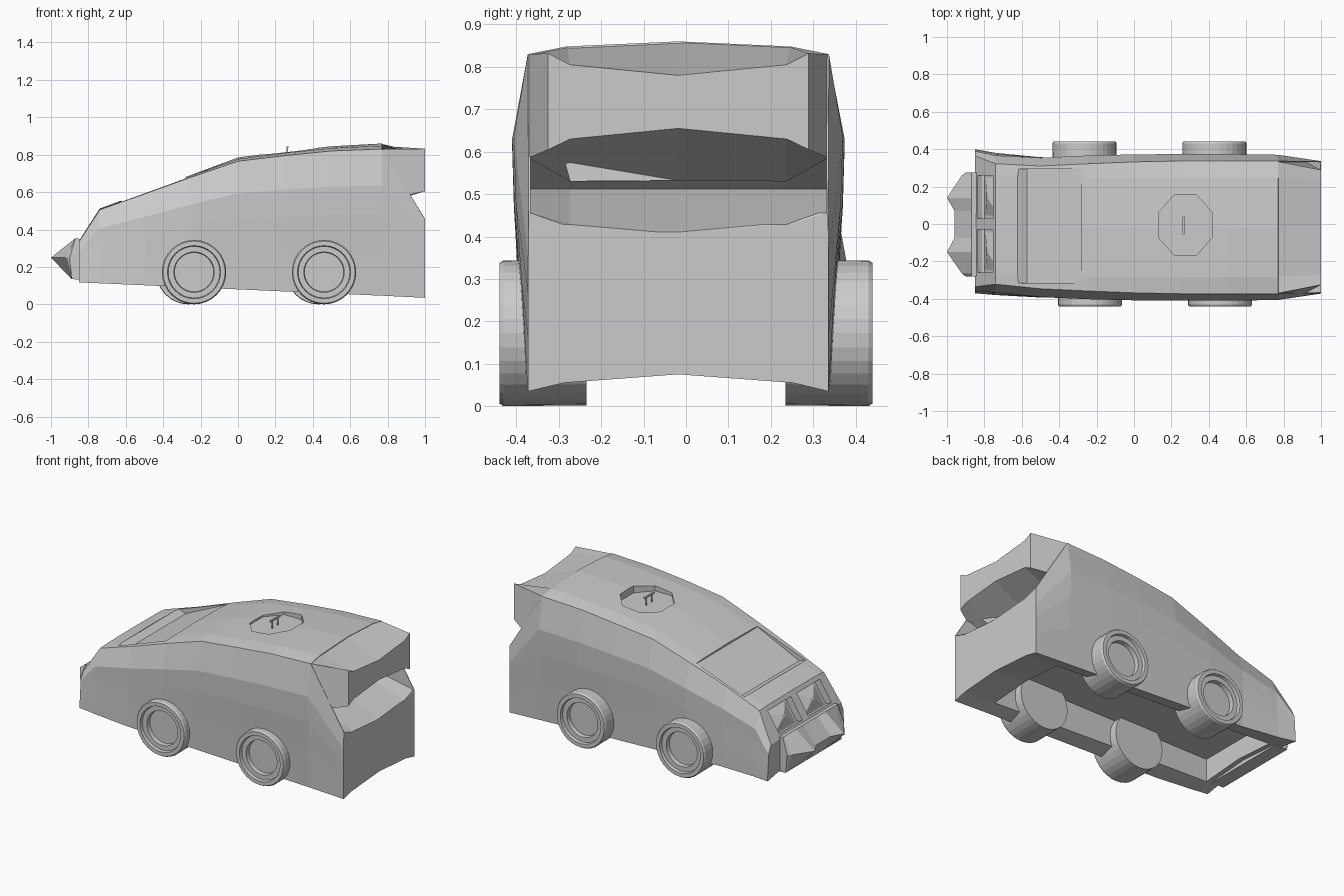
import bpy, bmesh
from math import cos, sin, pi
from mathutils import Vector

if "Cube" in bpy.data.objects:
    bpy.data.objects.remove(bpy.data.objects["Cube"])


def loft(name, rings):
    """Skin a closed solid through rings of equal point count."""
    bm = bmesh.new()
    vr = [[bm.verts.new(p) for p in r] for r in rings]
    n = len(rings[0])
    for a, b in zip(vr, vr[1:]):
        for i in range(n):
            j = (i + 1) % n
            bm.faces.new((a[i], a[j], b[j], b[i]))
    bm.faces.new(vr[0][::-1])
    bm.faces.new(vr[-1])
    bmesh.ops.recalc_face_normals(bm, faces=bm.faces[:])
    me = bpy.data.meshes.new(name)
    bm.to_mesh(me)
    bm.free()
    ob = bpy.data.objects.new(name, me)
    bpy.context.collection.objects.link(ob)
    return ob


def prism(name, profile, y0, y1):
    """Extrude an (x, z) profile from y0 to y1."""
    return loft(name, [[(x, y, z) for x, z in profile] for y in (y0, y1)])


def carve(ob, cutter):
    m = ob.modifiers.new("cut", 'BOOLEAN')
    m.operation = 'DIFFERENCE'
    m.solver = 'EXACT'
    m.object = cutter
    bpy.context.view_layer.objects.active = ob
    bpy.ops.object.modifier_apply(modifier=m.name)
    bpy.data.objects.remove(cutter)


def mid_y(x):
    return -.018 + max(0, -.6 - x) * .13


def section(x, half):
    """Mirror a half cross-section; first and last points lie on the centre."""
    c = mid_y(x)
    return ([(x, c + w, z) for w, z in half]
            + [(x, c - w, z) for w, z in half[-2:0:-1]])


# Body shell: x, top z, shoulder z, shoulder / bulge / sill half widths
stations = [
    (-0.85, .340, .335, .350, .375, .385),
    (-0.74, .512, .505, .322, .366, .380),
    (-0.50, .600, .590, .328, .372, .375),
    (-0.25, .692, .680, .340, .384, .372),
    (0.00, .785, .765, .350, .390, .368),
    (0.25, .818, .795, .355, .392, .364),
    (0.50, .845, .820, .355, .392, .360),
    (0.77, .860, .830, .355, .388, .356),
]
rings = []
for x, zt, zs, ws, wm, wb in stations:
    zb = .08 - .044 * x
    half = [(0, zt), (.265, zt - .4 * (zt - zs)), (ws, zs)]
    for t, k in ((.75, 1), (.55, .85), (.3, .4)):
        half.append((wb + k * (wm - wb), zb + t * (zs - zb)))
    half += [(wb, zb), (.27, zb + .02), (0, zb + .04)]
    rings.append(section(x, half))
# Tail: the sides fall away to a low rear deck
rings.append(section(1.0, [(0, .41), (.265, .43), (.353, .457), (.354, .35), (.354, .265),
                           (.354, .16), (.354, .035), (.27, .055), (0, .075)]))
body = loft("body", rings)

# Deep slot between the rear deck and the spoiler
wedge = []
for y, under, deck in ((-.349, .605, .455), (-.255, .63, .428), (0, .655, .41),
                       (.255, .63, .428), (.349, .605, .455)):
    wedge.append([(1.06, y - .018, under + .03 + .06 * (under - .51) / .28),
                  (.72, y - .018, .512),
                  (1.06, y - .018, deck - .06 * (.51 - deck) / .28)])
carve(body, loft("slot_cutter", wedge))

# Rear spoiler: its sides run from the sloping body edge to a narrower rear
root = [(.762, 0, .859), (.762, .262, .847), (.766, .353, .829),
        (.912, .354, .585), (.762, .255, .53), (.762, 0, .532)]
root = [(x, y - .018, z) for x, y, z in root] + [(x, -y - .018, z) for x, y, z in root[-2:0:-1]]
loft("rear_spoiler", [root, section(1.0, [(0, .78), (.255, .805), (.307, .832),
                                          (.307, .605), (.255, .63), (0, .655)])])

# Hollow underside
carve(body, prism("floor_cutter", [(-.77, -.1), (.78, -.1), (.78, .275), (-.77, .275)],
                  -.285, .26))

# Windscreen: nearly flush at its top edge, sunk at its lower edge
carve(body, prism("screen_cutter", [(-.622, .552), (-.572, .533), (-.28, .669),
                                    (-.28, .85), (-.622, .85)], -.315, .295))

# Headlight recesses with a faceted lamp in each
low, high = Vector((-.837, .362)), Vector((-.755, .488))
out = Vector((-.84, .54))
for side, ya, yb in (("left", -.26, -.03), ("right", .03, .26)):
    prof = [low + out * .06, high + out * .06, high - out * .045, low - out * .045]
    carve(body, prism("lamp_cutter", [tuple(p) for p in prof], ya, yb))
    a, b, tip = low - out * .05, high - out * .05, (low + high) / 2 - out * .015
    ym = (ya + yb) / 2
    base = [Vector(p) for p in ((a.x, ya, a.y), (b.x, ya, b.y), (b.x, yb, b.y), (a.x, yb, a.y))]
    centre = sum(base, Vector()) / 4
    peak = Vector((tip.x, ym, tip.y))
    loft("headlight_" + side, [base, [peak + (p - centre) * .12 for p in base]])

# Octagonal roof hatch
hatch = [[(.275 + .155 * cos(pi / 8 + i * pi / 4), -.005 + .175 * sin(pi / 8 + i * pi / 4), z)
          for i in range(8)] for z in (.79, .95)]
carve(body, loft("hatch_cutter", hatch))


def box(name, x0, x1, y0, y1, z0, z1):
    return prism(name, [(x0, z0), (x1, z0), (x1, z1), (x0, z1)], y0, y1)


# Hatch handle
box("handle_bar", .259, .269, -.055, .04, .835, .845)
for i, y in enumerate((-.035, .02)):
    box(f"handle_post_{i}", .260, .268, y - .004, y + .004, .785, .838)

# Pointed front bumper with a notch in the middle
rings = []
for y, xm in ((-.28, -.90), (-.265, -.92), (-.15, -1.0), (-.075, -.96),
              (.07, -.96), (.14, -1.0), (.26, -.92), (.275, -.90)):
    rings.append([(-.80, y, .345), (-.87, y, .353), (xm, y, .25), (-.89, y, .135), (-.80, y, .13)])
loft("front_bumper", rings)

# Wheels: stepped profile of (distance from centre, radius)
wheel = [(.235, .170), (.43, .172), (.44, .166), (.44, .142),
         (.422, .138), (.422, .108), (.395, .105)]
for axle, cx in (("front", -.25), ("rear", .445)):
    for side, s in (("left", -1), ("right", 1)):
        x0 = cx - .015 * s
        loft(f"{axle}_{side}_wheel",
             [[(x0 + r * cos(i * pi / 16), s * d, .172 + r * sin(i * pi / 16))
               for i in range(32)] for d, r in wheel])
